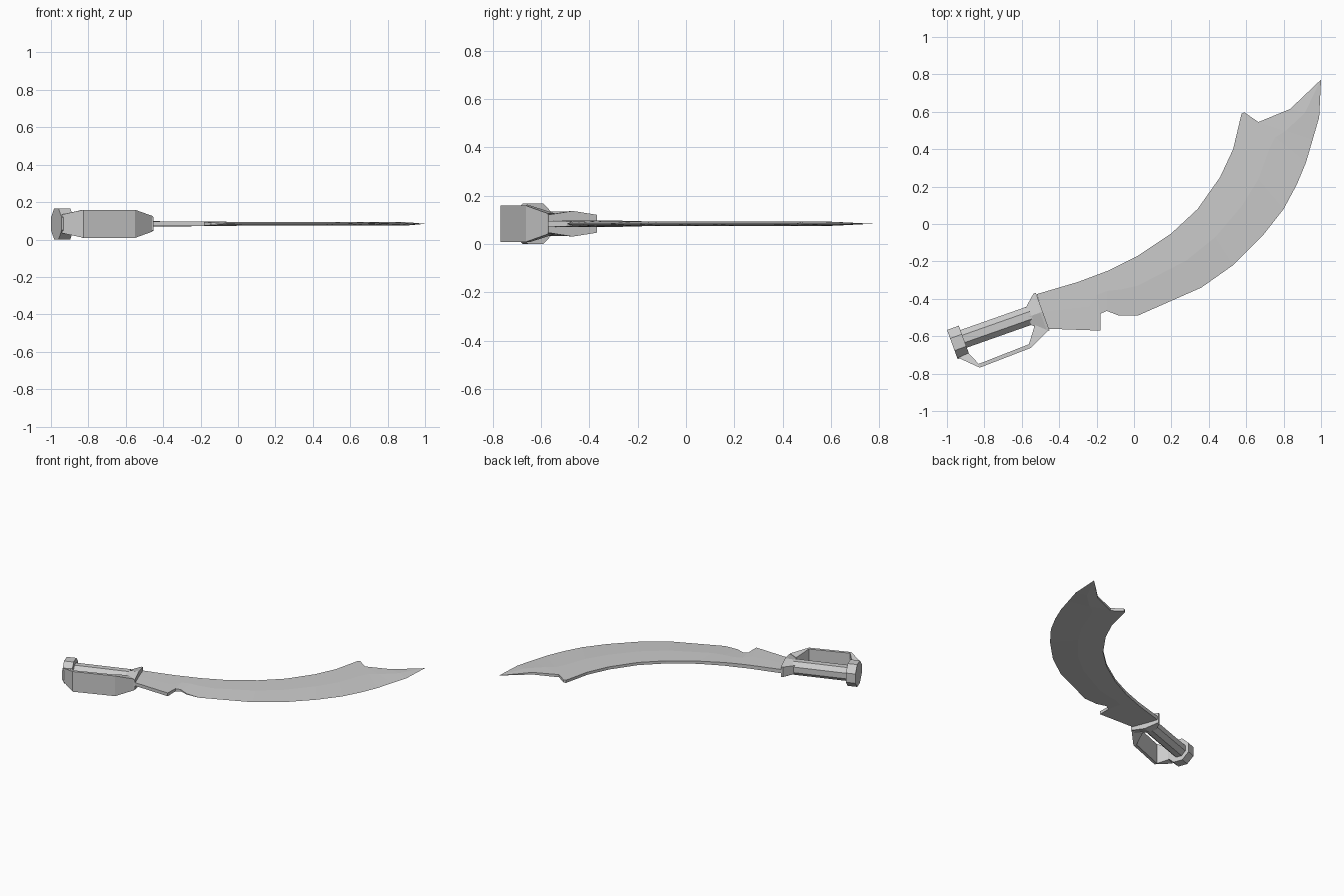
import bpy, bmesh
from math import cos, sin, radians, pi
from mathutils import Vector

if "Cube" in bpy.data.objects:
    bpy.data.objects.remove(bpy.data.objects["Cube"])

Z = 0.084                                # mid-plane height of the sword
ANG = radians(20)                        # hilt direction in the XY plane
AX = Vector((cos(ANG), sin(ANG), 0))
SIDE = Vector((-sin(ANG), cos(ANG), 0))
GUARD = Vector((-0.492, -0.47, Z))       # centre of the guard's blade face


def hilt(u, v, z):
    return GUARD + AX * u + SIDE * v + Vector((0, 0, z))


def loft(name, rings):
    """Skin closed rings of equal point count and cap both ends."""
    bm = bmesh.new()
    rows = [[bm.verts.new(p) for p in ring] for ring in rings]
    n = len(rows[0])
    for a, b in zip(rows, rows[1:]):
        for i in range(n):
            j = (i + 1) % n
            bm.faces.new((a[i], a[j], b[j], b[i]))
    bm.faces.new(rows[0])
    bm.faces.new(rows[-1])
    bmesh.ops.remove_doubles(bm, verts=bm.verts, dist=1e-5)
    bmesh.ops.recalc_face_normals(bm, faces=bm.faces)
    mesh = bpy.data.meshes.new(name)
    bm.to_mesh(mesh)
    bm.free()
    obj = bpy.data.objects.new(name, mesh)
    bpy.context.collection.objects.link(obj)
    return obj


def octagon(u, apothem, v=0.0):
    r = apothem / cos(pi / 8)
    angles = [pi / 8 + k * pi / 4 for k in range(8)]
    return [hilt(u, v + r * cos(a), r * sin(a)) for a in angles]


# Blade: spine x, y / edge x, y / half thickness at spine / at edge
stations = [
    (-0.52, -0.375, -0.46, -0.56, 0.014, 0.012),
    (-0.30, -0.31, -0.18, -0.57, 0.013, 0.012),
    (-0.22, -0.28, -0.18, -0.48, 0.013, 0.010),
    (-0.14, -0.25, -0.145, -0.465, 0.012, 0.007),
    (-0.06, -0.21, -0.08, -0.49, 0.011, 0.003),
    (0.02, -0.17, 0.02, -0.49, 0.010, 0),
    (0.20, -0.05, 0.36, -0.34, 0.010, 0),
    (0.34, 0.08, 0.53, -0.22, 0.010, 0),
    (0.46, 0.25, 0.69, -0.06, 0.010, 0),
    (0.53, 0.40, 0.80, 0.08, 0.010, 0),
    (0.575, 0.59, 0.87, 0.21, 0.010, 0),
    (0.59, 0.597, 0.92, 0.33, 0.010, 0),
    (0.665, 0.545, 0.955, 0.45, 0.010, 0),
    (0.835, 0.615, 0.99, 0.57, 0.008, 0),
    (1.0, 0.772, 1.0, 0.772, 0, 0),
]
rings = []
for sx, sy, ex, ey, ts, te in stations:
    s, e = Vector((sx, sy, Z)), Vector((ex, ey, Z))
    m = s.lerp(e, 0.5)
    up = Vector((0, 0, 1))
    rings.append([s + up * ts, m + up * ts, e + up * te,
                  e - up * te, m - up * ts, s - up * ts])
loft("blade", rings)

# Grip and pommel: octagonal bars
loft("grip", [octagon(-0.45, 0.05, 0.008), octagon(-0.06, 0.05, 0.004)])
loft("pommel", [octagon(-0.51, 0.083), octagon(-0.443, 0.083)])


# Cross guard: six-sided flare ending in a thin plate
def guard_ring(u, v, z_end, z_mid):
    return [hilt(u, v, z_end), hilt(u, 0, z_mid), hilt(u, -v, z_end),
            hilt(u, -v, -z_end), hilt(u, 0, -z_mid), hilt(u, v, -z_end)]


loft("cross_guard", [guard_ring(-0.078, 0.047, 0.03, 0.05),
                     guard_ring(-0.01, 0.107, 0.037, 0.053),
                     guard_ring(0.004, 0.107, 0.037, 0.053)])

# Knuckle guard: outer x, y / inner x, y / half width
strap = [(-0.94, -0.715, -0.885, -0.69, 0.05),
         (-0.825, -0.768, -0.83, -0.748, 0.075),
         (-0.55, -0.662, -0.562, -0.643, 0.075),
         (-0.458, -0.57, -0.53, -0.54, 0.042)]
loft("knuckle_guard", [[(ox, oy, Z + w), (ix, iy, Z + w),
                        (ix, iy, Z - w), (ox, oy, Z - w)]
                       for ox, oy, ix, iy, w in strap])
